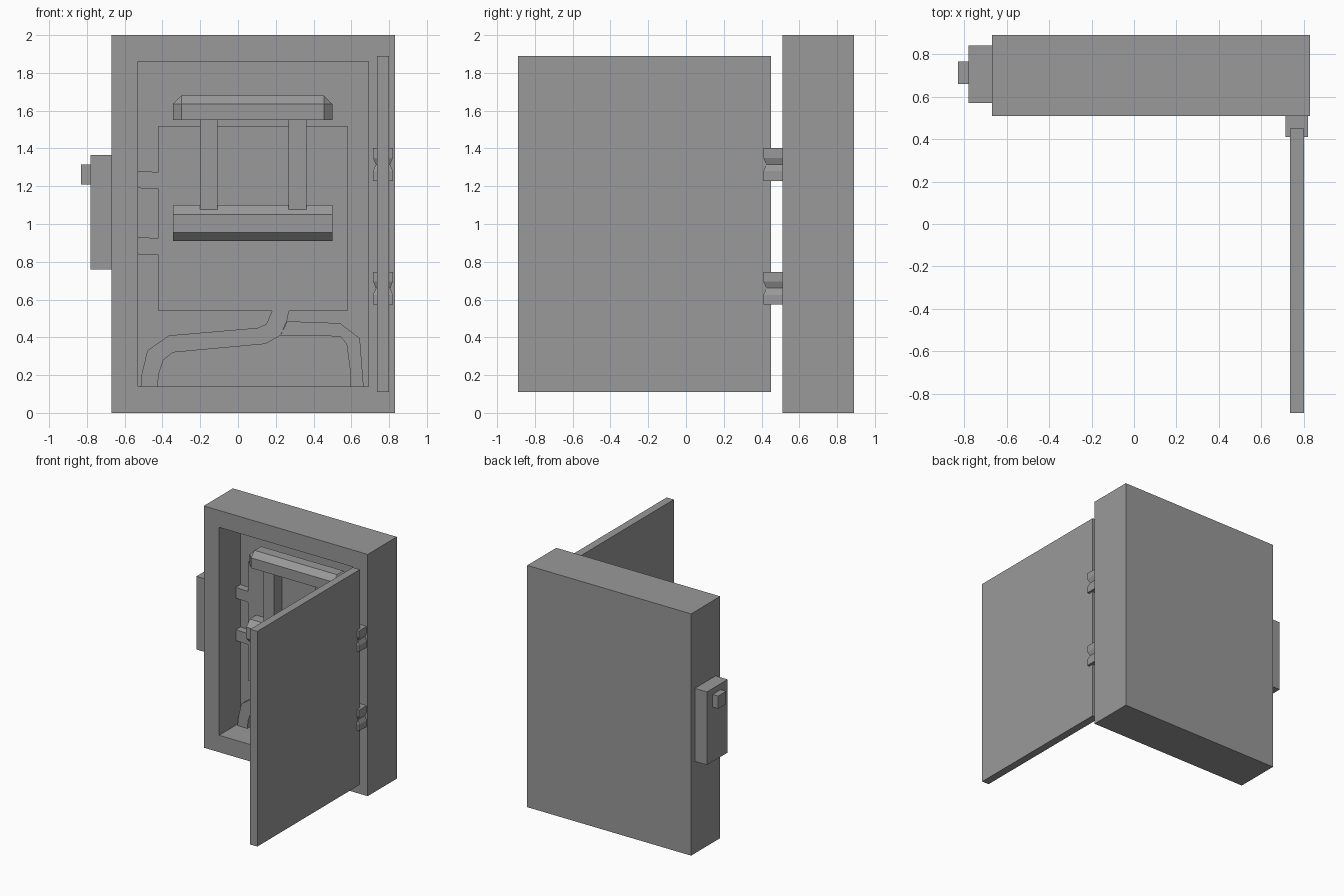
import bpy, bmesh
from mathutils import Vector

if "Cube" in bpy.data.objects:
    bpy.data.objects.remove(bpy.data.objects["Cube"], do_unlink=True)

GREY = (0.32, 0.32, 0.32, 1)
metal = bpy.data.materials.new("plain grey")
metal.use_nodes = True
metal.diffuse_color = GREY
metal.node_tree.nodes["Principled BSDF"].inputs["Base Color"].default_value = GREY

BOARD_Y, RECESS_Y = 0.73, 0.79


def finish(name, bm):
    bmesh.ops.recalc_face_normals(bm, faces=bm.faces)
    mesh = bpy.data.meshes.new(name)
    bm.to_mesh(mesh)
    bm.free()
    mesh.materials.append(metal)
    obj = bpy.data.objects.new(name, mesh)
    bpy.context.collection.objects.link(obj)
    return obj


def box_mesh(x, y, z):
    bm = bmesh.new()
    bmesh.ops.create_cube(bm, size=1)
    for v in bm.verts:
        v.co = Vector([(r[0] + r[1]) / 2 + c * (r[1] - r[0])
                       for r, c in zip((x, y, z), v.co)])
    return bm


def box(name, x, y, z):
    return finish(name, box_mesh(x, y, z))


def prism(name, points, offset):
    """Extrude a closed outline along an offset."""
    bm = bmesh.new()
    face = bm.faces.new([bm.verts.new(p) for p in points])
    new = bmesh.ops.extrude_face_region(bm, geom=[face])["geom"]
    bmesh.ops.translate(bm, vec=offset,
                        verts=[g for g in new if isinstance(g, bmesh.types.BMVert)])
    return finish(name, bm)


def wall_plate(name, outline):
    return prism(name, [(x, BOARD_Y, z) for x, z in outline],
                 (0, RECESS_Y - BOARD_Y, 0))


# Cabinet with a recessed front
bm = box_mesh((-0.67, 0.83), (0.51, 0.89), (0, 2))
bm.normal_update()
front = min(bm.faces, key=lambda f: f.calc_center_median().y)
bmesh.ops.inset_region(bm, faces=[front], thickness=0.14, use_even_offset=True)
new = bmesh.ops.extrude_face_region(bm, geom=[front])["geom"]
bmesh.ops.translate(bm, vec=(0, RECESS_Y - 0.51, 0),
                    verts=[g for g in new if isinstance(g, bmesh.types.BMVert)])
if front.is_valid:
    bmesh.ops.delete(bm, geom=[front], context="FACES_ONLY")
finish("cabinet", bm)

# Open door, side box and its button
box("door", (0.735, 0.80), (-0.89, 0.45), (0.11, 1.89))
box("side_box", (-0.78, -0.67), (0.57, 0.84), (0.76, 1.365))
box("side_button", (-0.83, -0.78), (0.66, 0.765), (1.21, 1.315))

# Hinges, pinched at the middle
for label, z in (("lower", 0.66), ("upper", 1.315)):
    bm = bmesh.new()
    rings = []
    for dz, pinch in ((-0.087, 0), (-0.035, 0), (0, 0.015), (0.035, 0), (0.087, 0)):
        left, right, near = 0.715 + pinch, 0.82 - pinch, 0.41 + pinch
        rings.append([bm.verts.new((x, y, z + dz)) for x, y in
                      ((left, near), (right, near), (right, 0.51), (left, 0.51))])
    for a, b in zip(rings, rings[1:]):
        for i in range(4):
            j = (i + 1) % 4
            bm.faces.new((a[i], a[j], b[j], b[i]))
    bm.faces.new(rings[0])
    bm.faces.new(rings[-1])
    finish(label + "_hinge", bm)

# Mounting board with cable stubs to the left wall
box("mounting_board", (-0.42, 0.58), (BOARD_Y, RECESS_Y), (0.54, 1.52))
for label, z in (("lower", 0.885), ("upper", 1.235)):
    wall_plate(label + "_cable_stub",
               [(-0.53, z - 0.045), (-0.42, z - 0.05), (-0.42, z + 0.04), (-0.53, z + 0.045)])

# Cables running down to the floor of the recess
wall_plate("main_cable", [
    (-0.515, 0.14), (-0.51, 0.205), (-0.48, 0.33), (-0.365, 0.41), (0.105, 0.45),
    (0.15, 0.47), (0.18, 0.54), (0.27, 0.54), (0.26, 0.49), (0.225, 0.41),
    (0.145, 0.365), (-0.345, 0.32), (-0.395, 0.28), (-0.42, 0.205), (-0.425, 0.14)])
wall_plate("branch_cable", [
    (0.225, 0.41), (0.26, 0.485), (0.54, 0.475), (0.645, 0.395), (0.665, 0.14),
    (0.595, 0.14), (0.595, 0.215), (0.575, 0.365), (0.54, 0.405)])

# Switch: lower bar, two arms and chamfered handle
prism("switch_lower_bar", [(-0.345, y, z) for y, z in (
    (BOARD_Y, 0.91), (0.645, 0.91), (0.60, 0.955), (0.60, 1.05), (0.645, 1.10),
    (BOARD_Y, 1.10))], (0.845, 0, 0))
for label, x in (("right", -0.155), ("left", 0.315)):
    box(label + "_switch_arm", (x - 0.047, x + 0.047), (0.625, BOARD_Y), (1.04, 1.56))

bm = box_mesh((-0.345, 0.50), (0.60, BOARD_Y), (1.55, 1.68))
edges = [e for e in bm.edges
         if all(v.co.y < 0.61 for v in e.verts) and any(v.co.z > 1.6 for v in e.verts)]
edges += [e for e in bm.edges if all(v.co.z > 1.6 for v in e.verts)
          and abs(e.verts[0].co.x - e.verts[1].co.x) < 0.01]
bmesh.ops.bevel(bm, geom=edges, offset=0.045, segments=1, affect="EDGES")
finish("switch_handle", bm)
